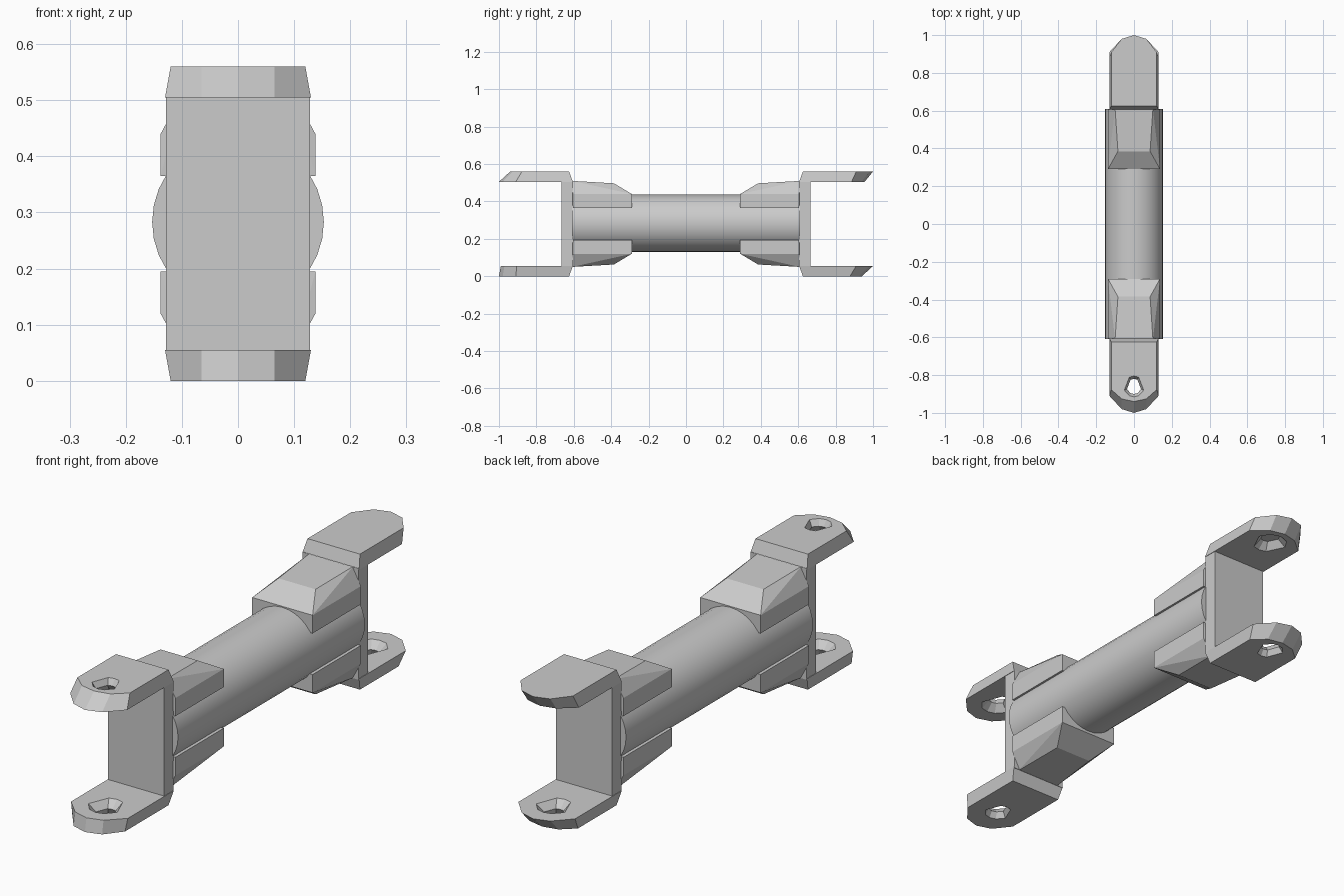
import bpy, bmesh, math
from mathutils import Vector

if "Cube" in bpy.data.objects:
    bpy.data.objects.remove(bpy.data.objects["Cube"], do_unlink=True)

HEIGHT = 0.56

grey = bpy.data.materials.new("plain_grey")
grey.use_nodes = True
grey.diffuse_color = (0.6, 0.6, 0.6, 1)
grey.node_tree.nodes["Principled BSDF"].inputs["Base Color"].default_value = (0.6, 0.6, 0.6, 1)


def finish(bm, name, front=False, lower=False):
    """Flip the part to its end and side, then make it an object."""
    for v in bm.verts:
        if front:
            v.co.y = -v.co.y
        if lower:
            v.co.z = HEIGHT - v.co.z
    bmesh.ops.recalc_face_normals(bm, faces=bm.faces[:])
    mesh = bpy.data.meshes.new(name)
    bm.to_mesh(mesh)
    bm.free()
    obj = bpy.data.objects.new(name, mesh)
    bpy.context.collection.objects.link(obj)
    mesh.materials.append(grey)
    return obj


def hull(points):
    bm = bmesh.new()
    for p in points:
        bm.verts.new(p)
    bmesh.ops.convex_hull(bm, input=bm.verts[:])
    return bm


def both_sides(points):
    return [(s * x, y, z) for x, y, z in points for s in (-1, 1)]


def skin(rings, cap_start, cap_end, closed):
    """Join rings of points with quads."""
    bm = bmesh.new()
    loops = [[bm.verts.new(p) for p in ring] for ring in rings]
    pairs = list(zip(loops, loops[1:]))
    if closed:
        pairs.append((loops[-1], loops[0]))
    for a, b in pairs:
        for i in range(len(a)):
            j = (i + 1) % len(a)
            bm.faces.new((a[i], a[j], b[j], b[i]))
    if cap_start:
        bm.faces.new(loops[0])
    if cap_end:
        bm.faces.new(loops[-1])
    return bm


def outline(width, root, tip, z):
    """Plan of an arm with a blunt, faceted end."""
    half = [(width, root), (width, 0.91), (0.065, 0.98), (0, 1.0)]
    pts = [(0, root)] + half + [(-x, y) for x, y in half[2::-1]]
    stretch = (tip - 0.8) / 0.2
    return [Vector((x, y if y < 0.8 else 0.8 + (y - 0.8) * stretch, z)) for x, y in pts]


def opening(shape, radius, z):
    """Ring of points around the hole, in step with the arm outline."""
    ring = []
    for p in shape:
        a = math.atan2(p.y - 0.86, p.x)
        ring.append(Vector((radius * math.cos(a), 0.86 + radius * math.sin(a), z)))
    return ring


def arm(outer_tip, inner_tip, through):
    outer = outline(0.12, 0.625, outer_tip, HEIGHT)
    inner = outline(0.13, 0.605, inner_tip, 0.505)
    rings = [outer, inner, opening(inner, 0.07, 0.505), opening(inner, 0.04, 0.535)]
    if through:
        rings.append(opening(inner, 0.055, HEIGHT))
    return skin(rings, not through, not through, through)


# central shaft
bm = bmesh.new()
bmesh.ops.create_cone(bm, cap_ends=True, segments=32, radius1=0.153, radius2=0.153, depth=1.22)
for v in bm.verts:
    v.co = Vector((v.co.x, v.co.z, v.co.y + 0.283))
shaft = finish(bm, "shaft")
bpy.context.view_layer.objects.active = shaft
shaft.select_set(True)
bpy.ops.object.shade_smooth_by_angle(angle=math.radians(35))

# tapered pad that clasps the shaft, wide at the base and chamfered above
PAD = both_sides([
    (0.138, 0.29, 0.365), (0.138, 0.29, 0.44),
    (0.085, 0.385, 0.497),
    (0.138, 0.605, 0.365), (0.138, 0.605, 0.44), (0.1, 0.61, 0.51),
])

# end plate between the two arms of each fork
PLATE = both_sides([(0.128, y, z) for y in (0.605, 0.665) for z in (0.05, 0.51)])

# arm tips: (outer reach, inner reach, hole goes through)
TIPS = {
    ("front", "upper"): (0.94, 1.0, True),
    ("front", "lower"): (1.0, 0.99, True),
    ("back", "upper"): (1.0, 0.955, False),
    ("back", "lower"): (0.94, 1.0, True),
}

for end in ("front", "back"):
    finish(hull(PLATE), end + "_plate", end == "front")
    for side in ("upper", "lower"):
        flips = (end == "front", side == "lower")
        finish(hull(PAD), f"{end}_{side}_pad", *flips)
        finish(arm(*TIPS[end, side]), f"{end}_{side}_arm", *flips)
